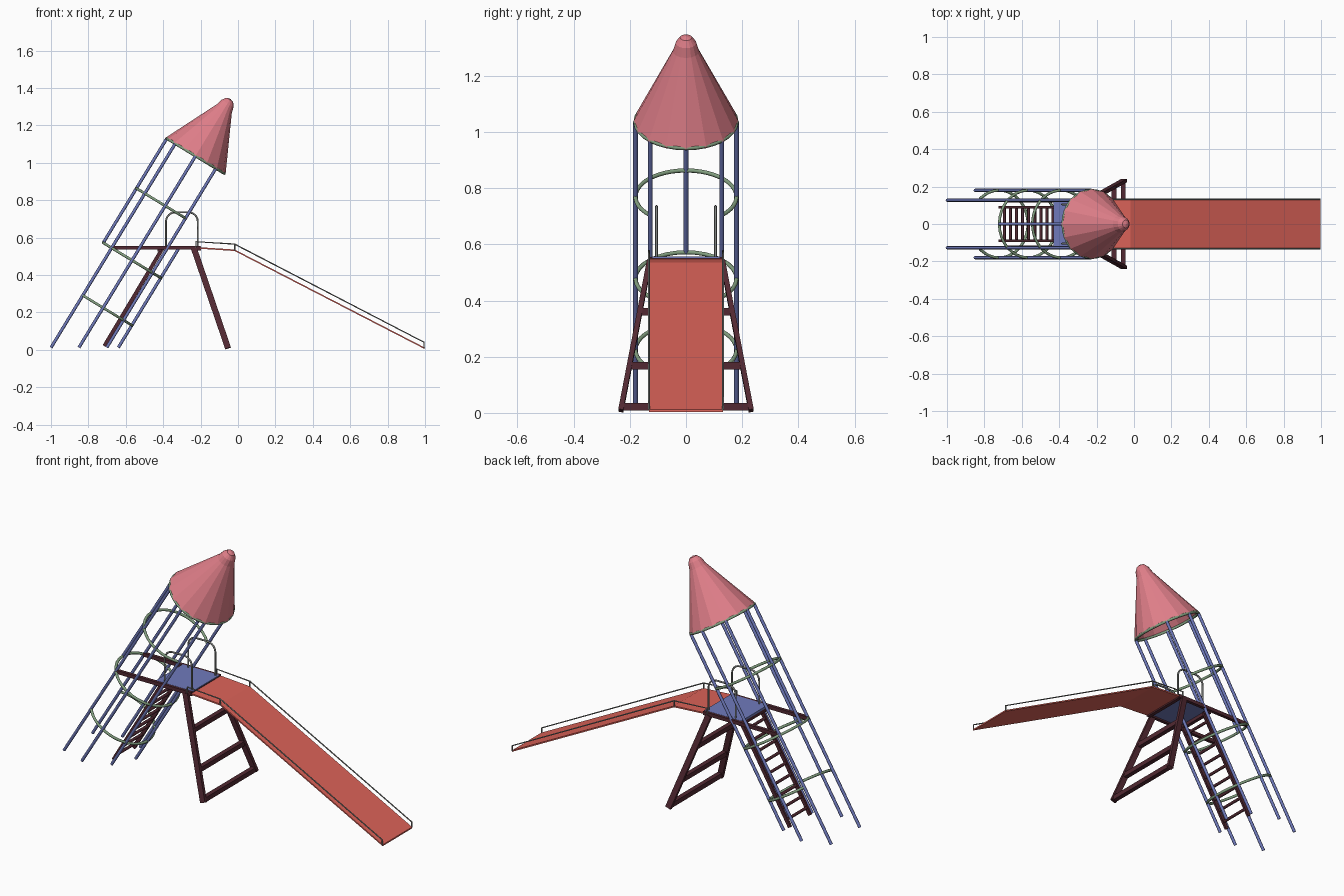
import bpy, bmesh, math
from mathutils import Vector, Matrix

if "Cube" in bpy.data.objects:
    bpy.data.objects.remove(bpy.data.objects["Cube"])


def material(name, rgb):
    m = bpy.data.materials.new(name)
    m.diffuse_color = (*rgb, 1)
    m.use_nodes = True
    m.node_tree.nodes["Principled BSDF"].inputs["Base Color"].default_value = m.diffuse_color
    return m


BLUE = material("blue paint", (0.16, 0.195, 0.50))
GREEN = material("sage green paint", (0.22, 0.34, 0.21))
MAROON = material("maroon paint", (0.085, 0.022, 0.032))
PINK = material("pink red roof", (0.74, 0.21, 0.25))
RED = material("slide red", (0.72, 0.125, 0.10))
GREY = material("grey steel", (0.22, 0.23, 0.22))

# Tilted rocket frame: C is the roof base centre, D the axis, P points to the front
C = Vector((-0.227, 0, 1.036))
D = Vector((0.52, 0, 0.854)).normalized()
P = Vector((D.z, 0, -D.x))
Y = Vector((0, 1, 0))
R = 0.18


def on_rocket(s, deg, r=R):
    a = math.radians(deg)
    return C + D * s + P * (r * math.cos(a)) + Y * (r * math.sin(a))


def at_height(z, deg):
    """Point on a rocket bar at a given world height."""
    p = on_rocket(0, deg)
    return p + D * ((z - p.z) / D.z)


def mesh_object(name, bm, mat):
    me = bpy.data.meshes.new(name)
    bmesh.ops.recalc_face_normals(bm, faces=bm.faces)
    bm.to_mesh(me)
    bm.free()
    ob = bpy.data.objects.new(name, me)
    me.materials.append(mat)
    bpy.context.collection.objects.link(ob)
    return ob


def tube(name, pts, r, mat, closed=False):
    cu = bpy.data.curves.new(name, 'CURVE')
    cu.dimensions = '3D'
    cu.bevel_depth = r
    cu.bevel_resolution = 2
    cu.use_fill_caps = True
    sp = cu.splines.new('POLY')
    sp.points.add(len(pts) - 1)
    for q, p in zip(sp.points, pts):
        q.co = (*p, 1)
    sp.use_cyclic_u = closed
    ob = bpy.data.objects.new(name, cu)
    bpy.context.collection.objects.link(ob)
    cu.materials.append(mat)
    bpy.ops.object.select_all(action='DESELECT')
    ob.select_set(True)
    bpy.context.view_layer.objects.active = ob
    bpy.ops.object.convert(target='MESH')
    bpy.ops.object.shade_smooth_by_angle(angle=math.radians(50))


def beam(name, a, b, w, d, mat):
    """Box from a to b, w wide in the x-z plane and d deep across it."""
    a, b = Vector(a), Vector(b)
    z = (b - a).normalized()
    ref = Vector((0, 0, 1)) if abs(z.y) > 0.9 else Y
    x = ref.cross(z).normalized()
    y = z.cross(x)
    m = Matrix((x * w, y * d, b - a)).transposed().to_4x4()
    m.translation = (a + b) / 2
    bm = bmesh.new()
    bmesh.ops.create_cube(bm, size=1, matrix=m)
    mesh_object(name, bm, mat)


# Rocket bars: six full length, one short at the front and one at the back
for deg in (45, 90, 135, 225, 270, 315):
    tube(f"rocket_bar_{deg}", [at_height(0.012, deg), on_rocket(0, deg)], 0.0085, BLUE)
tube("rocket_bar_front", [at_height(0.012, 0), at_height(0.545, 0)], 0.0085, BLUE)
tube("rocket_bar_back", [on_rocket(-0.653, 180), on_rocket(0, 180)], 0.0085, BLUE)


# Rings around the bars, some of them open
def ring(name, s, start, end):
    n = 32
    full = end - start == 360
    pts = [on_rocket(s, start + (end - start) * i / n) for i in range(n if full else n + 1)]
    tube(name, pts, 0.0075, GREEN, full)


ring("roof_ring", 0, 0, 360)
ring("upper_ring", -0.312, 45, 315)
ring("middle_ring", -0.653, 0, 360)
ring("lower_ring", -0.95, -135, 135)

# Nose cone roof, open below
bm = bmesh.new()
N = 16
rows = [[bm.verts.new(on_rocket(s, 360 * i / N, r)) for i in range(N)]
        for r, s in ((0.188, 0), (0.047, 0.295), (0.037, 0.33), (0.021, 0.352))]
for lo, hi in zip(rows, rows[1:]):
    for i in range(N):
        j = (i + 1) % N
        bm.faces.new((lo[i], lo[j], hi[j], hi[i]))
tip = bm.verts.new(C + D * 0.358)
for i in range(N):
    bm.faces.new((rows[-1][i], rows[-1][(i + 1) % N], tip))
mesh_object("nose_cone_roof", bm, PINK)

# Deck and its frame
beam("deck", (-0.43, 0, 0.55), (-0.2, 0, 0.55), 0.012, 0.24, BLUE)
beam("deck_front_beam", (-0.209, -0.13, 0.542), (-0.209, 0.13, 0.542), 0.02, 0.02, MAROON)
beam("deck_back_beam", (-0.42, -0.12, 0.535), (-0.42, 0.12, 0.535), 0.02, 0.02, MAROON)

LEG_TOP, LEG_FOOT = Vector((-0.235, 0.13, 0.54)), Vector((-0.053, 0.232, 0.008))


def leg_point(z, side):
    p = LEG_TOP.lerp(LEG_FOOT, (LEG_TOP.z - z) / (LEG_TOP.z - LEG_FOOT.z))
    return Vector((p.x, p.y * side, p.z))


LAD_A, LAD_B = Vector((-0.715, 0, 0.02)), Vector((-0.405, 0, 0.54))
for side, tag in ((-1, "right"), (1, "left")):
    # Deck side beams, support legs and ladder rails
    beam(f"deck_side_beam_{tag}", (-0.675, 0.125 * side, 0.545), (-0.2, 0.125 * side, 0.545),
         0.02, 0.018, MAROON)
    beam(f"support_leg_{tag}", leg_point(0.54, side), leg_point(0.008, side), 0.032, 0.018, MAROON)
    off = Y * (0.09 * side)
    beam(f"ladder_rail_{tag}", LAD_A + off, LAD_B + off, 0.02, 0.012, MAROON)

    # Hoop handrail on the deck
    hoop = [(-0.385, 0.55)]
    for cx, a0 in ((-0.335, 180), (-0.265, 90)):
        for k in range(7):
            a = math.radians(a0 - 15 * k)
            hoop.append((cx + 0.05 * math.cos(a), 0.685 + 0.05 * math.sin(a)))
    hoop.append((-0.215, 0.55))
    tube(f"hoop_handrail_{tag}", [(x, 0.105 * side, z) for x, z in hoop], 0.005, GREY)

    # Thin rail and posts along the slide
    y = 0.132 * side
    rail = [(-0.225, y, 0.545), (-0.225, y, 0.578), (-0.018, y, 0.565),
            (0.995, y, 0.04), (0.995, y, 0.01)]
    tube(f"slide_rail_{tag}", rail, 0.0035, GREY)
    tube(f"slide_rail_post_{tag}", [(-0.018, y, 0.532), (-0.018, y, 0.565)], 0.0035, GREY)

# Rungs between the support legs
for i, z in enumerate((0.022, 0.168, 0.36)):
    beam(f"support_rung_{i}", leg_point(z, -1), leg_point(z, 1), 0.026, 0.026, MAROON)

# Ladder rungs
for i in range(9):
    p = LAD_A.lerp(LAD_B, 0.07 + 0.105 * i)
    tube(f"ladder_rung_{i}", [p - Y * 0.095, p + Y * 0.095], 0.008, MAROON)

# Slide: a thin bent sheet
bm = bmesh.new()
top = [(-0.2, 0.548), (-0.018, 0.536), (0.998, 0.012)]
outline = top + [(x, z - 0.008) for x, z in reversed(top)]
sides = [[bm.verts.new((x, y, z)) for x, z in outline] for y in (-0.132, 0.132)]
for k in range(6):
    j = (k + 1) % 6
    bm.faces.new((sides[0][k], sides[0][j], sides[1][j], sides[1][k]))
for s in sides:
    for a in (0, 1):
        bm.faces.new((s[a], s[a + 1], s[4 - a], s[5 - a]))
mesh_object("slide", bm, RED)
